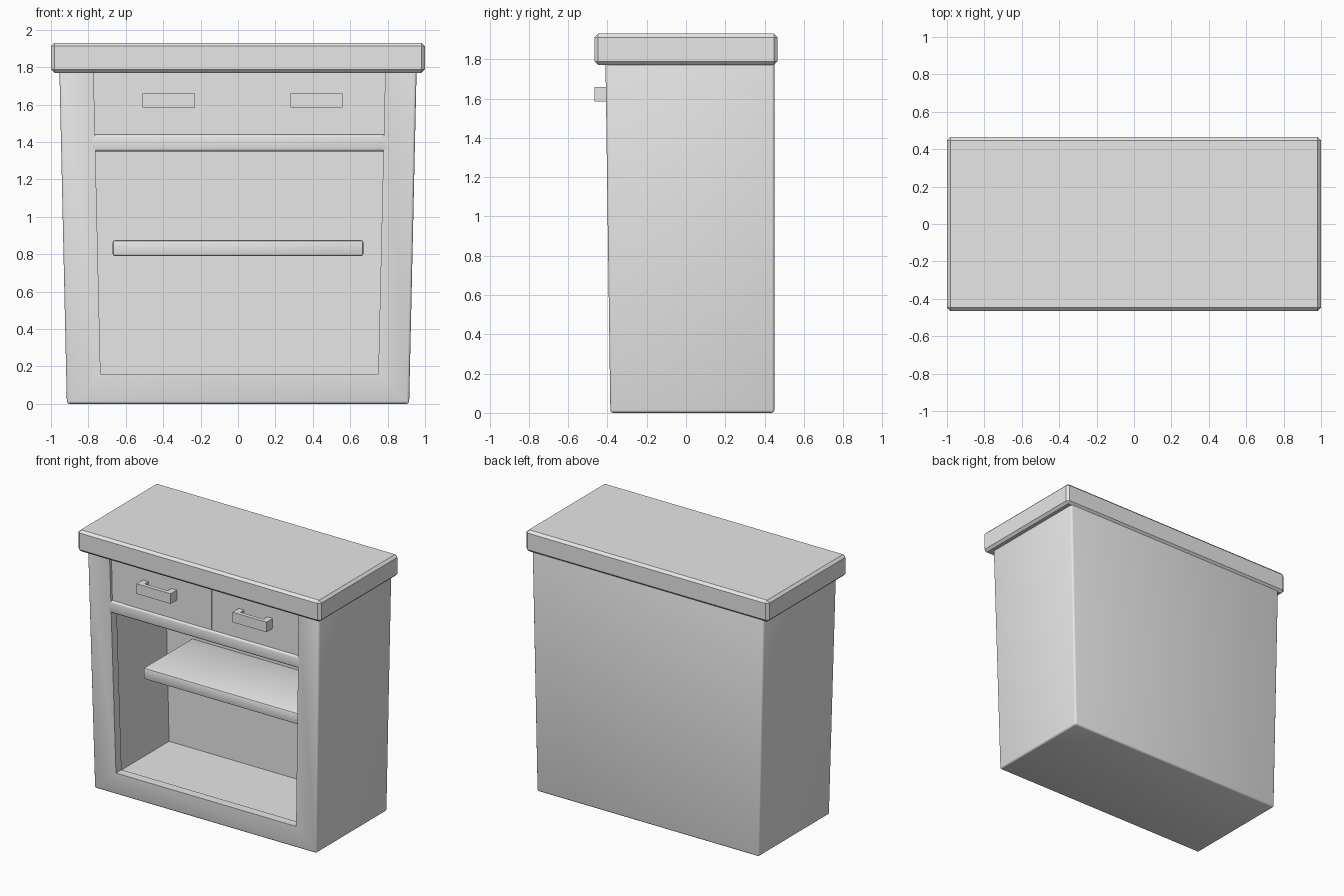
import bpy, bmesh

old = bpy.data.objects.get("Cube")
if old:
    bpy.data.objects.remove(old, do_unlink=True)

grey = bpy.data.materials.new("light grey")
grey.use_nodes = True
COLOUR = (0.8, 0.8, 0.8, 1)
grey.diffuse_color = COLOUR
grey.node_tree.nodes["Principled BSDF"].inputs["Base Color"].default_value = COLOUR


def activate(ob):
    bpy.ops.object.select_all(action='DESELECT')
    ob.select_set(True)
    bpy.context.view_layer.objects.active = ob


def block(name, low, high, z0, z1, bevel=0, segments=1):
    """Tapered box; low and high are (x0, x1, y0, y1) at z0 and z1."""
    bm = bmesh.new()
    rings = []
    for (x0, x1, y0, y1), z in ((low, z0), (high, z1)):
        rings.append([bm.verts.new((x, y, z)) for x, y in
                      ((x0, y0), (x1, y0), (x1, y1), (x0, y1))])
    a, b = rings
    bm.faces.new(a[::-1])
    bm.faces.new(b)
    for i in range(4):
        j = (i + 1) % 4
        bm.faces.new((a[i], a[j], b[j], b[i]))
    if bevel:
        bmesh.ops.bevel(bm, geom=bm.edges[:], offset=bevel, segments=segments,
                        profile=0.5, affect='EDGES')
    me = bpy.data.meshes.new(name)
    bm.to_mesh(me)
    bm.free()
    ob = bpy.data.objects.new(name, me)
    bpy.context.collection.objects.link(ob)
    me.materials.append(grey)
    return ob


def box(name, x0, x1, y0, y1, z0, z1, bevel=0, segments=1):
    r = (x0, x1, y0, y1)
    return block(name, r, r, z0, z1, bevel, segments)


def cut(ob, cutter):
    mod = ob.modifiers.new("cut", 'BOOLEAN')
    mod.operation, mod.solver, mod.object = 'DIFFERENCE', 'EXACT', cutter
    activate(ob)
    bpy.ops.object.modifier_apply(modifier=mod.name)
    bpy.data.objects.remove(cutter, do_unlink=True)


def smooth(ob, angle=0.7):
    activate(ob)
    bpy.ops.object.shade_smooth_by_angle(angle=angle)


# Hollow tapered carcass with a framed front opening
body = block("cabinet_body", (-0.915, 0.915, -0.385, 0.45),
             (-0.955, 0.955, -0.41, 0.45), 0, 1.79, 0.014, 3)
cut(body, block("cavity", (-0.855, 0.855, -0.32, 0.41),
                (-0.895, 0.895, -0.345, 0.41), 0.06, 1.75))
cut(body, block("opening", (-0.735, 0.75, -0.6, -0.2),
                (-0.772, 0.787, -0.6, -0.2), 0.16, 1.77))
smooth(body)

# Worktop slab with chamfered edges
box("worktop", -1, 1, -0.465, 0.465, 1.77, 1.93, 0.018)

# Rail between the drawers and the open compartment
smooth(box("middle_rail", -0.79, 0.8, -0.405, -0.32, 1.35, 1.44, 0.015, 3))

# Floating shelf inside
smooth(box("shelf", -0.67, 0.67, -0.16, 0.42, 0.79, 0.875, 0.012, 2))

# Drawer fronts on a backing panel
box("drawer_backing", -0.79, 0.8, -0.387, -0.35, 1.42, 1.775)
box("left_drawer_front", -0.67, 0.055, -0.392, -0.38, 1.44, 1.77)
box("right_drawer_front", 0.06, 0.785, -0.392, -0.38, 1.44, 1.77)

# Handles: a bar on two legs
for side, cx in (("right", -0.37), ("left", 0.42)):
    handle = box(side + "_drawer_handle", cx - 0.14, cx + 0.14,
                 -0.465, -0.385, 1.585, 1.66)
    cut(handle, box("handle_gap", cx - 0.095, cx + 0.095,
                    -0.435, -0.3, 1.5, 1.7))
